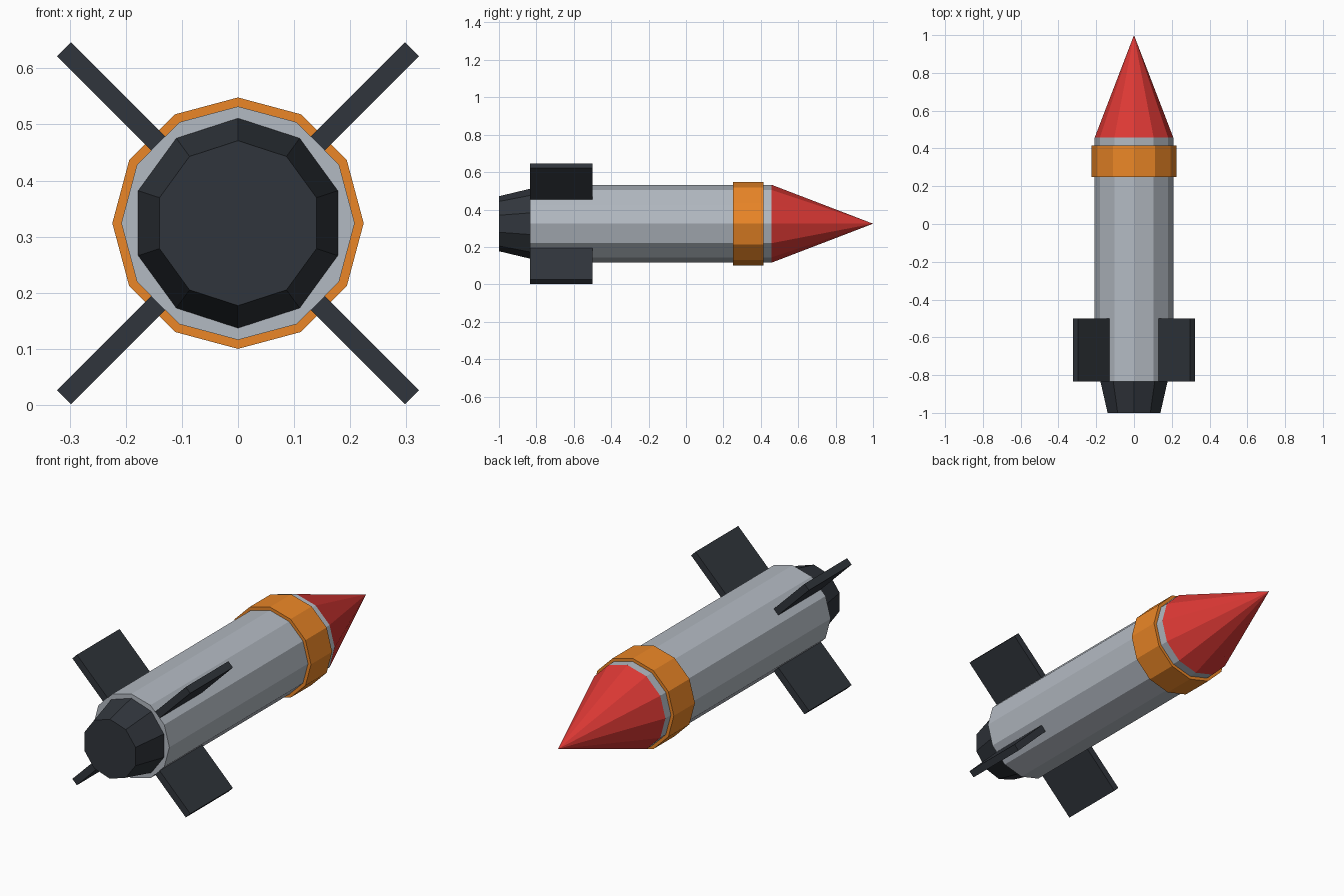
import bpy
import bmesh
from math import sin, cos, pi, radians
from mathutils import Matrix

if "Cube" in bpy.data.objects:
    bpy.data.objects.remove(bpy.data.objects["Cube"])

AXIS_Z = 0.324


def material(name, rgb):
    mat = bpy.data.materials.new(name)
    mat.diffuse_color = (*rgb, 1)
    mat.use_nodes = True
    mat.node_tree.nodes["Principled BSDF"].inputs["Base Color"].default_value = mat.diffuse_color
    return mat


grey = material("light_grey", (0.45, 0.49, 0.54))
dark = material("charcoal", (0.03, 0.036, 0.045))
orange = material("orange", (0.83, 0.24, 0.02))
red = material("red", (0.72, 0.04, 0.035))


def add_object(name, bm, mat):
    bmesh.ops.recalc_face_normals(bm, faces=bm.faces[:])
    mesh = bpy.data.meshes.new(name)
    bm.to_mesh(mesh)
    bm.free()
    mesh.materials.append(mat)
    obj = bpy.data.objects.new(name, mesh)
    bpy.context.collection.objects.link(obj)
    return obj


def tapered_tube(name, sides, y0, r0, y1, r1, mat):
    """Solid along y with a vertex at the top; r1 = 0 gives a point."""
    bm = bmesh.new()

    def ring(y, r):
        return [bm.verts.new((r * sin(2 * pi * i / sides), y,
                              AXIS_Z + r * cos(2 * pi * i / sides)))
                for i in range(sides)]

    a = ring(y0, r0)
    bm.faces.new(a)
    if r1 > 0:
        b = ring(y1, r1)
        bm.faces.new(b)
    else:
        tip = bm.verts.new((0, y1, AXIS_Z))
    for i in range(sides):
        j = (i + 1) % sides
        bm.faces.new((a[i], a[j], b[j], b[i]) if r1 > 0 else (a[i], a[j], tip))
    return add_object(name, bm, mat)


# Main shell, coloured band, pointed nose and tail nozzle
tapered_tube("body", 12, -0.833, 0.208, 0.458, 0.208, grey)
tapered_tube("band", 12, 0.25, 0.224, 0.415, 0.224, orange)
tapered_tube("nose_cone", 12, 0.458, 0.208, 1.0, 0, red)
tapered_tube("nozzle", 10, -1.0, 0.147, -0.833, 0.187, dark)

# Four diagonal fins
R_IN, R_OUT, THICK = 0.198, 0.4385, 0.035
Y0, Y1 = -0.833, -0.5
for k in range(4):
    bm = bmesh.new()
    bmesh.ops.create_cube(bm, size=1, matrix=(
        Matrix.Translation((0, 0, AXIS_Z))
        @ Matrix.Rotation(radians(45 + 90 * k), 4, 'Y')
        @ Matrix.Translation(((R_IN + R_OUT) / 2, (Y0 + Y1) / 2, 0))
        @ Matrix.Diagonal((R_OUT - R_IN, Y1 - Y0, THICK, 1))))
    add_object(f"fin_{k + 1}", bm, dark)
